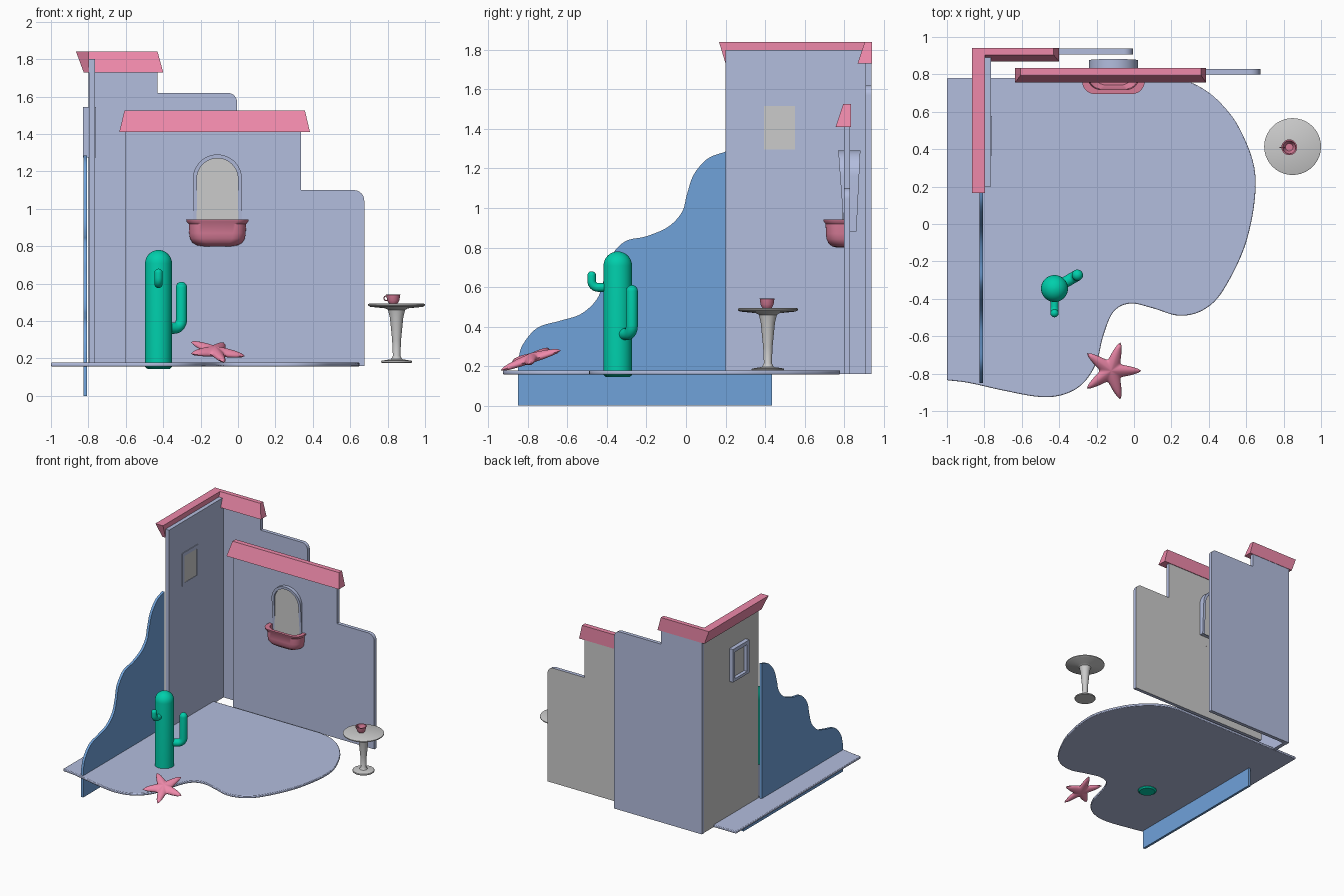
import bpy, bmesh
from math import sin, cos, pi, radians, sqrt
from mathutils import Vector as V

if "Cube" in bpy.data.objects:
    bpy.data.objects.remove(bpy.data.objects["Cube"])


def material(name, rgb):
    m = bpy.data.materials.new(name)
    m.diffuse_color = (*rgb, 1)
    m.use_nodes = True
    m.node_tree.nodes["Principled BSDF"].inputs["Base Color"].default_value = m.diffuse_color
    return m


PLASTER = material("plaster", (0.45, 0.51, 0.73))
PALE = material("pale_back", (0.62, 0.62, 0.64))
PINK = material("pink", (0.85, 0.25, 0.40))
ROSE = material("rose", (0.68, 0.20, 0.31))
BLUE = material("blue", (0.16, 0.36, 0.70))
GREEN = material("green", (0.0, 0.62, 0.41))


def loft(name, loops, mat=None, wrap=False, angle=35, bevel=0):
    """Skin a list of equal-length loops; caps the ends unless wrapped."""
    bm = bmesh.new()
    rows = [[bm.verts.new(p) for p in lp] for lp in loops]
    n = len(rows[0])
    for i in range(len(rows) if wrap else len(rows) - 1):
        a, b = rows[i], rows[(i + 1) % len(rows)]
        for j in range(n):
            k = (j + 1) % n
            bm.faces.new((a[j], a[k], b[k], b[j]))
    if not wrap:
        bm.faces.new(rows[0])
        bm.faces.new(rows[-1])
    bmesh.ops.recalc_face_normals(bm, faces=bm.faces)
    me = bpy.data.meshes.new(name)
    bm.to_mesh(me)
    bm.free()
    ob = bpy.data.objects.new(name, me)
    bpy.context.collection.objects.link(ob)
    if mat:
        me.materials.append(mat)
    if bevel:
        mod = ob.modifiers.new("soft_edge", 'BEVEL')
        mod.width, mod.segments = bevel, 2
    bpy.ops.object.select_all(action='DESELECT')
    bpy.context.view_layer.objects.active = ob
    ob.select_set(True)
    bpy.ops.object.shade_smooth_by_angle(angle=radians(angle))
    return ob


def place(pts, axis, d):
    """Lift a 2D outline into the plane axis = d."""
    if axis == 'x':
        return [(d, p[0], p[1]) for p in pts]
    if axis == 'y':
        return [(p[0], d, p[1]) for p in pts]
    return [(p[0], p[1], d) for p in pts]


def prism(name, pts, axis, a, b, mat=None, **kw):
    return loft(name, [place(pts, axis, a), place(pts, axis, b)], mat, **kw)


def frame(name, outer, inner, axis, a, b, mat):
    return loft(name, [place(outer, axis, a), place(outer, axis, b),
                       place(inner, axis, b), place(inner, axis, a)], mat, wrap=True)


def rect(x0, x1, y0, y1):
    return [(x0, y0), (x1, y0), (x1, y1), (x0, y1)]


def arc(cx, cy, r, a0, a1, n=8):
    return [(cx + r * cos(radians(a0 + (a1 - a0) * i / n)),
             cy + r * sin(radians(a0 + (a1 - a0) * i / n))) for i in range(n + 1)]


def spline(pts, n=6):
    """Catmull-Rom curve through the points."""
    p = [V(q) for q in pts]
    p = [2 * p[0] - p[1]] + p + [2 * p[-1] - p[-2]]
    out = []
    for i in range(1, len(p) - 2):
        a, b, c, d = p[i - 1:i + 3]
        for s in range(n):
            t = s / n
            out.append(0.5 * (2 * b + (c - a) * t + (2 * a - 5 * b + 4 * c - d) * t**2
                              + (3 * b - a - 3 * c + d) * t**3))
    return out + [p[-2]]


def lathe(name, profile, cx, cy, mat=None, n=40, **kw):
    return loft(name, [[(cx + r * cos(2 * pi * i / n), cy + r * sin(2 * pi * i / n), z)
                        for i in range(n)] for r, z in profile], mat, **kw)


def back_face(ob, axis, sign):
    """Paint the outward side of a wall in the pale colour."""
    ob.data.materials.append(PALE)
    for f in ob.data.polygons:
        if f.normal[axis] * sign > 0.9:
            f.material_index = 1


# Floor with a free-form edge
edge = spline([(0.2, 0.78), (0.32, 0.75), (0.45, 0.66), (0.57, 0.5), (0.65, 0.25), (0.605, -0.08),
               (0.48, -0.35), (0.37, -0.46), (0.24, -0.49), (0.1, -0.45), (-0.02, -0.425),
               (-0.11, -0.47), (-0.165, -0.6), (-0.2, -0.74), (-0.27, -0.85), (-0.37, -0.91),
               (-0.5, -0.925), (-0.7, -0.89), (-0.88, -0.85), (-1, -0.835)])
prism("floor", [(-1, 0.78)] + edge, 'z', 0.158, 0.178, PLASTER, bevel=0.005)

# Walls
left = prism("left_wall", rect(0.2, 0.91, 0.16, 1.80), 'x', -0.797, -0.765, PLASTER)
back_face(left, 0, -1)
prism("tall_back_wall", [(-0.80, 0.16), (-0.005, 0.16)] + arc(-0.055, 1.57, 0.05, 0, 90)
      + [(-0.43, 1.62), (-0.43, 1.80), (-0.80, 1.80)], 'y', 0.907, 0.937, PLASTER)
mid = prism("middle_wall", [(-0.605, 0.16), (0.675, 0.16)] + arc(0.62, 1.045, 0.055, 0, 90)
            + [(0.337, 1.10), (0.337, 1.43), (-0.605, 1.43)], 'y', 0.80, 0.83, PLASTER)
back_face(mid, 1, 1)

# Wavy blue wall and the strip under the floor
wave = spline([(-0.85, 0.23), (-0.825, 0.31), (-0.75, 0.395), (-0.635, 0.43), (-0.53, 0.465),
               (-0.45, 0.54), (-0.415, 0.64), (-0.39, 0.74), (-0.31, 0.83), (-0.2, 0.857),
               (-0.09, 0.905), (-0.02, 0.98), (0.005, 1.07), (0.04, 1.17), (0.11, 1.25), (0.2, 1.285)])
prism("wavy_wall", [(0.435, 0.16), (0.435, 0), (-0.85, 0)] + wave + [(0.2, 0.16)],
      'x', -0.827, -0.807, BLUE)

# Sloping roof strips, bottom rectangle to top rectangle
for name, lo, z0, hi, z1 in [
        ("middle_roof", (-0.635, 0.385, 0.757, 0.835), 1.41, (-0.607, 0.358, 0.795, 0.835), 1.525),
        ("back_roof", (-0.80, -0.40, 0.868, 0.94), 1.73, (-0.80, -0.43, 0.904, 0.94), 1.84),
        ("left_roof", (-0.825, -0.797, 0.20, 0.94), 1.73, (-0.866, -0.797, 0.167, 0.94), 1.84)]:
    loft(name, [place(rect(*lo), 'z', z0), place(rect(*hi), 'z', z1)], PINK)


# Arched window: frame runs through the wall and tapers downward
def arch(r):
    return [(-0.11 - r, 0.88), (-0.11 + r, 0.88)] + arc(-0.11, 1.16, r, 0, 180, 24)


win = frame("arched_window_frame", arch(0.131), arch(0.11), 'y', 0, 1, PLASTER)
for v in win.data.vertices:
    f = (v.co.z - 0.88) / 0.41
    v.co.y = 0.862 + 0.02 * f if v.co.y > 0.5 else 0.80 - 0.03 * f
prism("arched_window_pane", arch(0.112), 'y', 0.792, 0.84)

# Square window
frame("square_window_frame", rect(0.365, 0.577, 1.275, 1.545), rect(0.395, 0.552, 1.297, 1.515),
      'x', -0.83, -0.76, PLASTER)
prism("square_window_pane", rect(0.393, 0.554, 1.295, 1.517), 'x', -0.803, -0.7625)


# Flower box: half-rounded plan, insets and heights
def box_plan(inset, z):
    w, f, r = 0.167 - inset, 0.695 + inset * 0.8, 0.068
    pts = ([(-0.11 - w, 0.802)] + arc(-0.11 - w + r, f + r, r, 180, 270)
           + arc(-0.11 + w - r, f + r, r, 270, 360) + [(-0.11 + w, 0.802)])
    return place(pts, 'z', z)


loft("flower_box", [box_plan(i, z) for i, z in [
    (0.085, 0.80), (0.055, 0.806), (0.033, 0.82), (0.02, 0.842), (0.016, 0.87), (0.014, 0.918),
    (0.002, 0.932), (0, 0.943), (0.03, 0.943), (0.034, 0.86), (0.06, 0.83)]], ROSE)

# Cactus trunk
trunk = [(0.06, 0.145), (0.072, 0.155), (0.072, 0.708)]
trunk += [(0.072 * cos(pi / 2 * i / 8), 0.708 + 0.072 * sin(pi / 2 * i / 8)) for i in range(1, 8)]
lathe("cactus_trunk", trunk + [(0.002, 0.78)], -0.425, -0.345, GREEN)


def cactus_arm(name, dx, dy, z0, reach, top, r):
    """Tube going out from the trunk and turning upward."""
    d = V((dx, dy, 0)).normalized()
    side, up, c = d.cross(V((0, 0, 1))), V((0, 0, 1)), V((-0.425, -0.345, 0))
    bend = r * 1.5
    secs = [(0.03, z0, 0, r)]
    secs += [(reach - bend + bend * sin(a), z0 + bend - bend * cos(a), a, r)
             for a in [pi / 2 * i / 8 for i in range(9)]]
    secs += [(reach, top - r + r * sin(a), pi / 2, max(r * cos(a), 0.001))
             for a in [pi / 2 * i / 7 for i in range(8)]]
    loops = []
    for u, z, a, rad in secs:
        n = -d * sin(a) + up * cos(a)
        loops.append([c + d * u + up * z + (side * cos(t) + n * sin(t)) * rad
                      for t in [2 * pi * i / 20 for i in range(20)]])
    loft(name, loops, GREEN, angle=50)


cactus_arm("cactus_back_arm", 0.12, 0.07, 0.362, 0.142, 0.61, 0.03)
cactus_arm("cactus_front_arm", 0, -1, 0.598, 0.132, 0.68, 0.022)

# Starfish: puffed five-point star lying on a slope
loops = []
steps = 9
for i in range(-steps, steps + 1):
    t = max(1 - abs(i) / steps, 0.01)
    h = (0.028 if i > 0 else 0.022) * (1 if i > 0 else -1) * sqrt(1 - t**1.6) if i else 0
    lp = []
    for j in range(80):
        a = 2 * pi * j / 80
        k = abs(((a / (2 * pi / 5) + 0.5) % 1) - 0.5) * 2
        R = 0.064 + 0.106 * (1 - k)**2.1 if k > 0.06 else 0.16
        x, y = t * R * cos(a), t * R * sin(a)
        lp.append((-0.122 + x, -0.785 + y, 0.237 - 0.15 * x + 0.33 * y + h))
    loops.append(lp)
loft("starfish", loops, PINK, angle=60)

# Pedestal table
lathe("table", [(0.08, 0.177), (0.083, 0.182), (0.08, 0.188), (0.03, 0.196), (0.02, 0.215),
                (0.024, 0.3), (0.036, 0.42), (0.046, 0.46), (0.06, 0.468), (0.14, 0.476),
                (0.152, 0.483), (0.152, 0.490), (0.146, 0.493)], 0.848, 0.414)

# Cup with handle
lathe("cup", [(0.022, 0.493), (0.026, 0.498), (0.033, 0.512), (0.037, 0.54), (0.042, 0.543),
              (0.035, 0.543), (0.031, 0.52), (0.02, 0.503)], 0.83, 0.41, ROSE, n=28)
bpy.ops.mesh.primitive_torus_add(location=(0.792, 0.41, 0.522), rotation=(pi / 2, 0, 0),
                                 major_radius=0.012, minor_radius=0.003,
                                 major_segments=16, minor_segments=8)
handle = bpy.context.object
handle.name = "cup_handle"
handle.data.materials.append(ROSE)
bpy.ops.object.shade_smooth()
